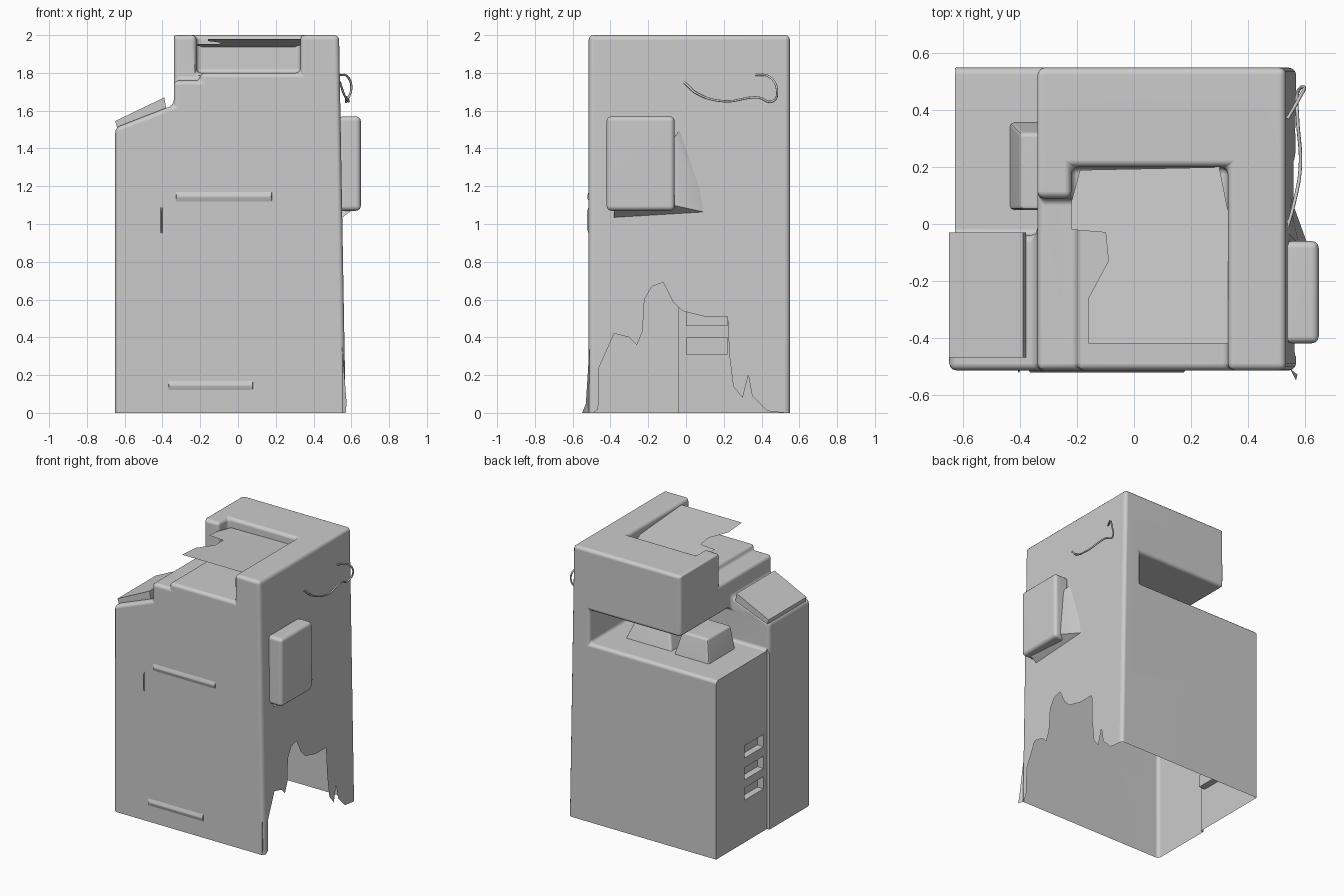
import bpy, bmesh
from mathutils import Vector

if "Cube" in bpy.data.objects:
    bpy.data.objects.remove(bpy.data.objects["Cube"])


def add_mesh(name, bm):
    bmesh.ops.recalc_face_normals(bm, faces=bm.faces[:])
    me = bpy.data.meshes.new(name)
    bm.to_mesh(me)
    bm.free()
    ob = bpy.data.objects.new(name, me)
    bpy.context.collection.objects.link(ob)
    return ob


def apply(ob, kind, **settings):
    mod = ob.modifiers.new(kind.lower(), kind)
    for key, value in settings.items():
        setattr(mod, key, value)
    bpy.context.view_layer.objects.active = ob
    bpy.ops.object.modifier_apply(modifier=mod.name)


def bevel(ob, width, segments=3):
    apply(ob, 'BEVEL', width=width, segments=segments, limit_method='ANGLE',
          angle_limit=0.5, use_clamp_overlap=False)


def smooth(ob):
    bpy.ops.object.select_all(action='DESELECT')
    ob.select_set(True)
    bpy.context.view_layer.objects.active = ob
    bpy.ops.object.shade_smooth_by_angle(angle=0.7)
    apply(ob, 'WEIGHTED_NORMAL', keep_sharp=True)


def prism(name, profile, y0, y1):
    """Extrude an (x, z) profile along y."""
    bm = bmesh.new()
    face = bm.faces.new([bm.verts.new((x, y0, z)) for x, z in profile])
    ext = bmesh.ops.extrude_face_region(bm, geom=[face])
    bmesh.ops.translate(bm, vec=(0, y1 - y0, 0),
                        verts=[v for v in ext['geom'] if isinstance(v, bmesh.types.BMVert)])
    return add_mesh(name, bm)


def box(name, x0, x1, y0, y1, z0, z1):
    return prism(name, [(x0, z0), (x1, z0), (x1, z1), (x0, z1)], y0, y1)


def sheet(name, points):
    bm = bmesh.new()
    face = bm.faces.new([bm.verts.new(p) for p in points])
    bmesh.ops.triangulate(bm, faces=[face])
    return add_mesh(name, bm)


def hull(name, points):
    bm = bmesh.new()
    for p in points:
        bm.verts.new(p)
    bmesh.ops.convex_hull(bm, input=bm.verts[:])
    bmesh.ops.dissolve_limit(bm, angle_limit=0.02, verts=bm.verts[:], edges=bm.edges[:])
    return add_mesh(name, bm)


def cut(ob, *bounds):
    cutter = box("cutter", *bounds)
    cutter.hide_render = True
    apply(ob, 'BOOLEAN', operation='DIFFERENCE', solver='EXACT', object=cutter)
    bpy.data.objects.remove(cutter)


def right_x(z):
    return 0.57 - 0.0175 * z


# Cabinet body: stepped front profile, carved, then opened into a thin shell
body = prism("cabinet_shell", [(-0.65, -0.2), (-0.65, 1.51), (-0.34, 1.63), (-0.34, 2.0),
                               (right_x(2), 2.0), (right_x(-0.2), -0.2)], -0.515, 0.55)
cut(body, -1, -0.34, -0.04, 1, 1.31, 3)         # low shoulder at the back left
cut(body, -0.5, 0.40, -0.04, 1, 1.31, 1.55)     # slot through the back
cut(body, -0.22, 0.33, -1, 0.20, 1.80, 3)       # opening in the top
cut(body, -1, -0.20, -1, 0.09, 1.76, 3)         # ledge at the left
bevel(body, 0.025)
cut(body, -1, -0.63, -0.04, 1, -1, 3)           # left wall step
for z in (0.31, 0.46, 0.62):                    # louvres
    cut(body, -1, -0.58, 0.0, 0.22, z, z + 0.09)

bm = bmesh.new()
bm.from_mesh(body.data)
bmesh.ops.bisect_plane(bm, geom=bm.verts[:] + bm.edges[:] + bm.faces[:],
                       plane_co=(0, 0, 0), plane_no=(0, 0, -1), clear_outer=True)
bm.normal_update()
outer = [f for f in bm.faces if f.normal.x > 0.99 and f.calc_center_median().x > 0.5]
big = max(outer, key=lambda f: f.calc_area())
bmesh.ops.delete(bm, geom=[big], context='FACES')
bm.to_mesh(body.data)
bm.free()
smooth(body)

# Right wall with a torn lower edge
torn = [(-0.49, 1.975), (-0.49, 0), (-0.465, 0.02), (-0.46, 0.24), (-0.47, 0.36), (-0.38, 0.42),
        (-0.30, 0.40), (-0.26, 0.36), (-0.23, 0.43), (-0.22, 0.60), (-0.18, 0.67),
        (-0.12, 0.69), (-0.07, 0.59), (-0.02, 0.54), (0.10, 0.51), (0.22, 0.51),
        (0.23, 0.30), (0.25, 0.14), (0.30, 0.08), (0.33, 0.20), (0.35, 0.09),
        (0.43, 0.01), (0.525, 0.0), (0.525, 1.975)]
sheet("right_wall", [(right_x(z), y, z) for y, z in torn])
sheet("corner_flap", [(0.55, -0.51, 0.37), (0.55, -0.51, 0), (0.57, -0.55, 0.0), (0.575, -0.53, 0.05)])

# Loose sheet across the top opening, sloping down to the back
outline = [(0.33, -0.42), (-0.16, -0.42), (-0.16, -0.26), (-0.09, -0.13), (-0.10, -0.03),
           (-0.22, -0.02), (-0.22, 0.08), (-0.19, 0.19), (0.30, 0.20), (0.34, 0.0)]
sheet("top_sheet", [(x, y, 1.98 - 0.07 * (y + 0.42)) for x, y in outline])

# Sloped panel on the left shoulder
shoulder = prism("shoulder_panel", [(-0.64, 1.51), (-0.38, 1.61), (-0.39, 1.67), (-0.65, 1.545)],
                 -0.47, -0.03)
smooth(shoulder)

# Box on the right wall and its sloping skirt
side = box("side_box", 0.53, 0.65, -0.42, -0.06, 1.07, 1.57)
bevel(side, 0.025)
smooth(side)
skirt = hull("side_box_skirt", [(0.545, -0.38, 1.03), (0.545, 0.11, 1.06), (0.545, 0.09, 1.15),
                                (0.54, -0.03, 1.50), (0.58, -0.07, 1.45), (0.61, -0.07, 1.10),
                                (0.60, -0.38, 1.07)])
smooth(skirt)

# Fittings inside the rear slot
for name, x0, x1, y0, y1, h, t in (("slot_block", -0.44, -0.15, 0.05, 0.36, 0.17, 0.04),
                                   ("slot_wedge", -0.12, 0.26, -0.02, 0.34, 0.22, 0.08)):
    base = [(x, y, 1.30) for x in (x0, x1) for y in (y0, y1)]
    top = [(x, y, 1.30 + h) for x in (x0 + t, x1 - t) for y in (y0, y1 - t)]
    block = hull(name, base + top)
    bevel(block, 0.015, 2)
    smooth(block)

# Shallow ridges on the front
for i, (x0, x1, z0, z1) in enumerate(((-0.33, 0.18, 1.14, 1.15), (-0.41, -0.40, 0.97, 1.07),
                                      (-0.37, 0.08, 0.14, 0.15))):
    pts = [(x, -0.513, z) for x in (x0, x1) for z in (z0 - 0.025, z1 + 0.025)]
    pts += [(x, -0.523, z) for x in (x0 + 0.004, x1 - 0.004) for z in (z0, z1)]
    smooth(hull(f"front_ridge_{i + 1}", pts))

# Wire hanging on the right wall
path = [(0.54, -0.01, 1.75), (0.56, 0.06, 1.69), (0.585, 0.2, 1.65), (0.575, 0.38, 1.67),
        (0.575, 0.46, 1.65), (0.60, 0.48, 1.72), (0.58, 0.44, 1.78), (0.54, 0.37, 1.79)]
curve = bpy.data.curves.new("wire", 'CURVE')
curve.dimensions = '3D'
curve.bevel_depth = 0.006
curve.bevel_resolution = 2
spline = curve.splines.new('BEZIER')
spline.bezier_points.add(len(path) - 1)
for point, co in zip(spline.bezier_points, path):
    point.co = Vector(co)
    point.handle_left_type = point.handle_right_type = 'AUTO'
bpy.context.collection.objects.link(bpy.data.objects.new("wire", curve))
